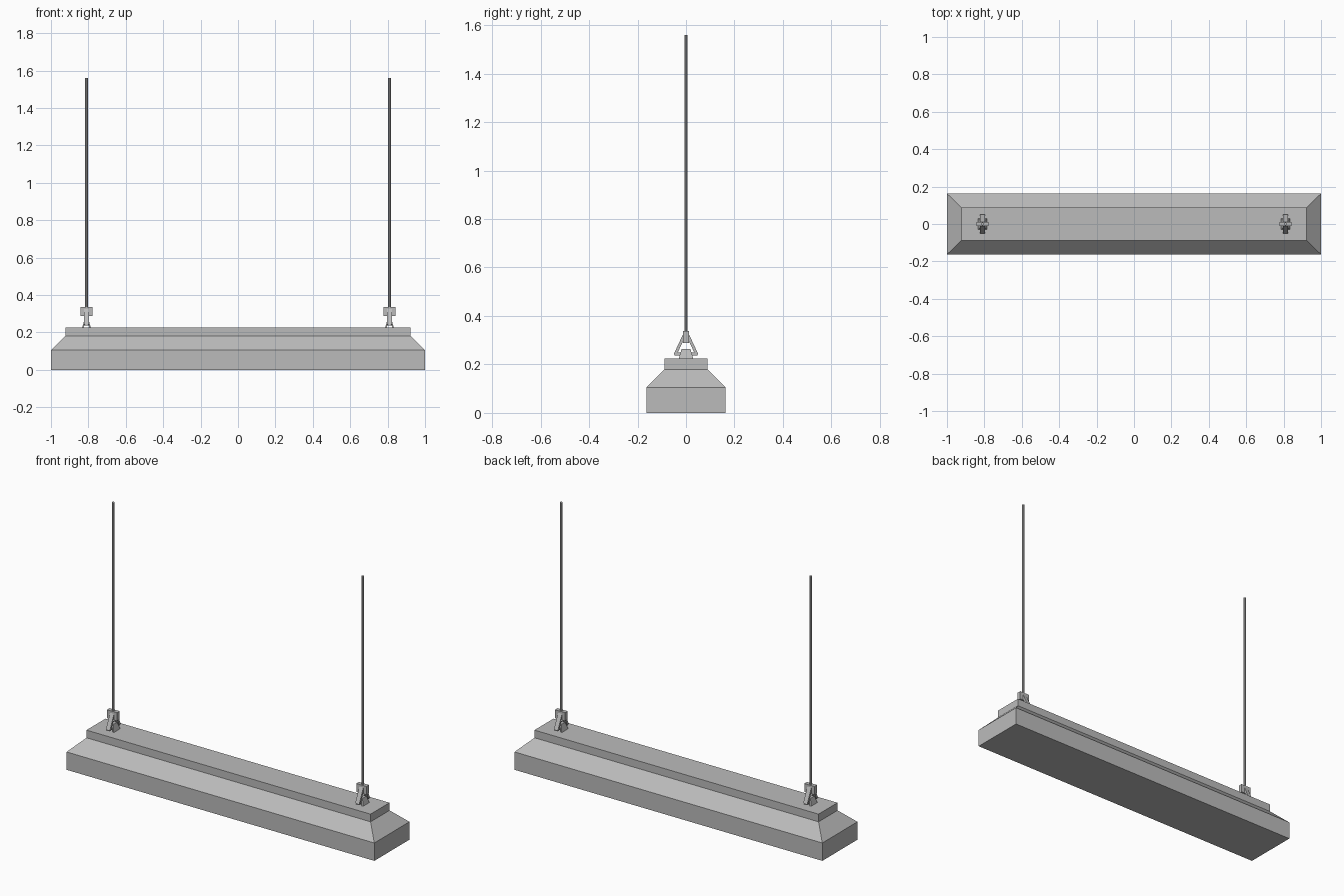
import bpy, bmesh, math
from mathutils import Vector

cube = bpy.data.objects.get("Cube")
if cube:
    bpy.data.objects.remove(cube, do_unlink=True)

metal = bpy.data.materials.new("grey_metal")
metal.use_nodes = True
GREY = (0.5, 0.5, 0.5, 1)
metal.diffuse_color = GREY
metal.node_tree.nodes["Principled BSDF"].inputs["Base Color"].default_value = GREY


def finish(name, bm):
    bmesh.ops.recalc_face_normals(bm, faces=bm.faces)
    mesh = bpy.data.meshes.new(name)
    bm.to_mesh(mesh)
    bm.free()
    mesh.materials.append(metal)
    ob = bpy.data.objects.new(name, mesh)
    bpy.context.collection.objects.link(ob)
    return ob


def loft(bm, rings):
    """Skin closed loops of points and cap both ends."""
    loops = [[bm.verts.new(p) for p in ring] for ring in rings]
    for a, b in zip(loops, loops[1:]):
        for i in range(len(a)):
            j = (i + 1) % len(a)
            bm.faces.new((a[i], a[j], b[j], b[i]))
    bm.faces.new(loops[0])
    bm.faces.new(loops[-1])


def rect(hx, hy, z, x=0):
    return [(x - hx, -hy, z), (x + hx, -hy, z), (x + hx, hy, z), (x - hx, hy, z)]


def bar(bm, x, p, q, half_x, half_t):
    """Rectangular bar between two points of the yz plane."""
    p, q = Vector((x, *p)), Vector((x, *q))
    side = Vector((half_x, 0, 0))
    t = (q - p).normalized().cross(Vector((1, 0, 0))) * half_t
    loft(bm, [[c - side - t, c + side - t, c + side + t, c - side + t] for c in (p, q)])


# Lamp housing: skirt, sloping shoulders and raised lid
bm = bmesh.new()
loft(bm, [rect(1, 0.163, 0), rect(1, 0.163, 0.105),
          rect(0.923, 0.088, 0.18), rect(0.923, 0.088, 0.225)])
finish("lamp_housing", bm)

for side, x in (("left", 0.81), ("right", -0.81)):
    # Suspension rod
    bm = bmesh.new()
    loft(bm, [[(x + 0.0075 * math.cos(a), 0.0075 * math.sin(a), z)
               for a in [math.tau * (i + 0.5) / 8 for i in range(8)]]
              for z in (0.3, 1.56)])
    finish(side + "_rod", bm)

    # Clamp block at the rod's lower end
    bm = bmesh.new()
    loft(bm, [rect(0.033, 0.012, z, x) for z in (0.288, 0.337)])
    finish(side + "_clamp", bm)

    # Triangular hanging link
    bm = bmesh.new()
    for s in (-1, 1):
        bar(bm, x, (s * 0.003, 0.33), (s * 0.045, 0.24), 0.013, 0.006)
    bar(bm, x, (-0.047, 0.243), (0.047, 0.243), 0.008, 0.006)
    finish(side + "_link", bm)

    # Strap bracket folded over the link
    bm = bmesh.new()
    arch = [(-0.024, 0.224), (-0.012, 0.264), (0.012, 0.264), (0.024, 0.224),
            (0.015, 0.224), (0.007, 0.255), (-0.007, 0.255), (-0.015, 0.224)]
    loft(bm, [[(x + u, s * (0.03 - (z - 0.224) * 0.3), z) for u, z in arch]
              for s in (-1, 1)])
    finish(side + "_bracket", bm)
